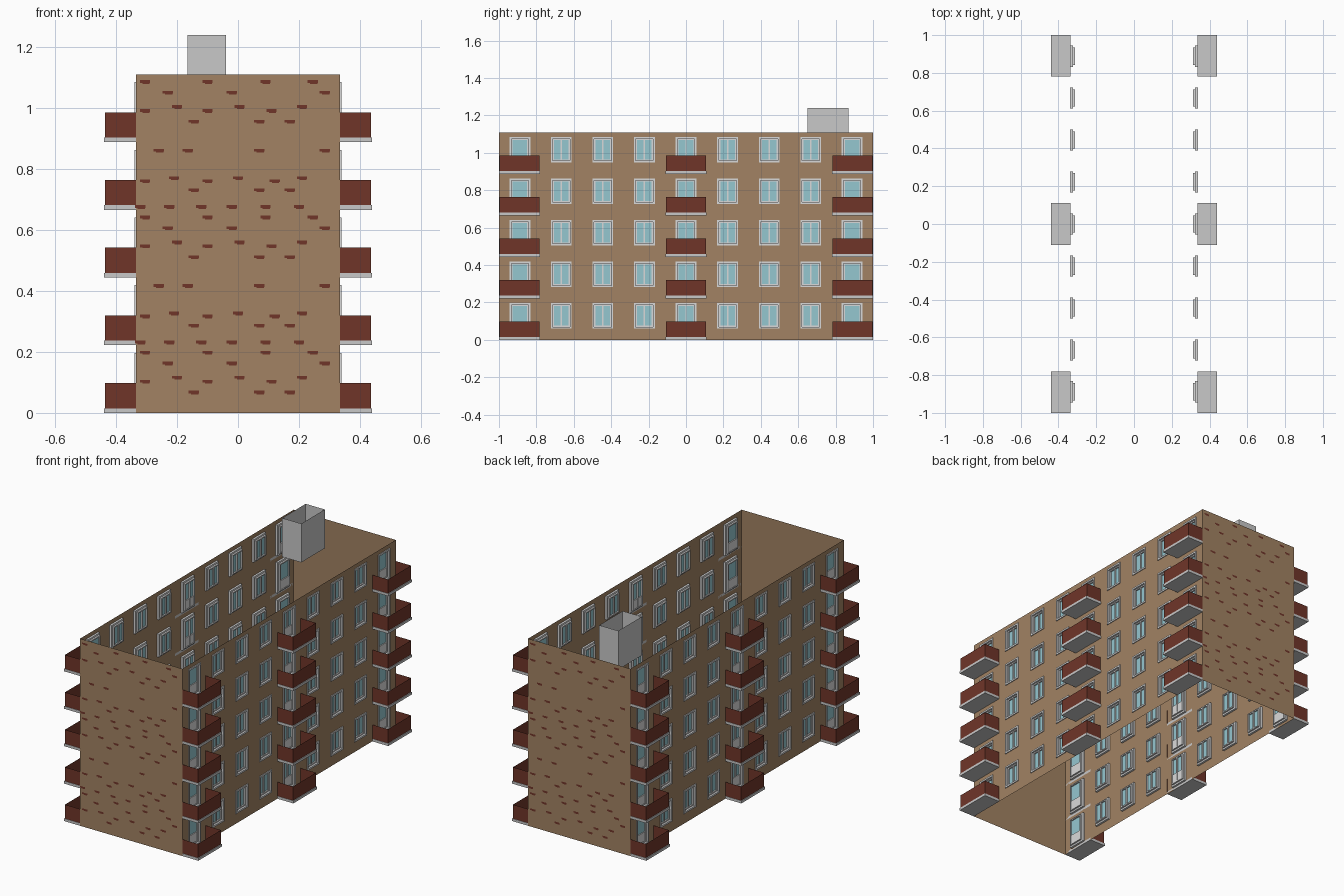
import bpy, bmesh

if "Cube" in bpy.data.objects:
    bpy.data.objects.remove(bpy.data.objects["Cube"])

W, L, H = 0.335, 1.0, 1.11          # half width, half length, height
STOREY, FLOORS = 0.222, 5
BAYS = [-0.888, -0.667, -0.445, -0.223, 0.0, 0.223, 0.445, 0.667, 0.888]
DOORS = (0, 4, 8)                   # bays with a balcony
HW, SILL, HEAD, DOOR = 0.056, 0.06, 0.197, 0.015


def mat(name, rgb):
    m = bpy.data.materials.new(name)
    m.diffuse_color = (*rgb, 1)
    m.use_nodes = True
    m.node_tree.nodes["Principled BSDF"].inputs["Base Color"].default_value = m.diffuse_color
    return m


TAN = mat("tan wall", (0.36, 0.225, 0.125))
RED = mat("brick red", (0.16, 0.036, 0.022))
GREY = mat("concrete grey", (0.58, 0.58, 0.58))
WHITE = mat("frame white", (0.70, 0.70, 0.70))
GLASS = mat("glass blue", (0.30, 0.57, 0.63))


def quad(bm, *pts):
    bm.faces.new([bm.verts.new(p) for p in pts])


def box(bm, x, y, z):
    """Box between the given (low, high) ranges."""
    v = [bm.verts.new((a, b, c)) for a in x for b in y for c in z]
    for f in ((0, 1, 3, 2), (4, 6, 7, 5), (0, 4, 5, 1),
              (2, 3, 7, 6), (0, 2, 6, 4), (1, 5, 7, 3)):
        bm.faces.new([v[i] for i in f])


def ring(bm, x, y, z, t):
    """Rectangular frame of bar width t in the y-z plane."""
    box(bm, x, (y[0], y[0] + t), z)
    box(bm, x, (y[1] - t, y[1]), z)
    box(bm, x, (y[0] + t, y[1] - t), (z[0], z[0] + t))
    box(bm, x, (y[0] + t, y[1] - t), (z[1] - t, z[1]))


def finish(bm, name, material, mirror=False, solid=True):
    if mirror:                      # copy the +x facade to -x
        geo = bmesh.ops.duplicate(bm, geom=bm.verts[:] + bm.edges[:] + bm.faces[:])["geom"]
        for v in geo:
            if isinstance(v, bmesh.types.BMVert):
                v.co.x = -v.co.x
        bmesh.ops.reverse_faces(bm, faces=[f for f in geo if isinstance(f, bmesh.types.BMFace)])
    if solid:
        bmesh.ops.recalc_face_normals(bm, faces=bm.faces[:])
    me = bpy.data.meshes.new(name)
    bm.to_mesh(me)
    bm.free()
    me.materials.append(material)
    ob = bpy.data.objects.new(name, me)
    bpy.context.collection.objects.link(ob)


# Long facades: thin sheet with window and door openings
bm = bmesh.new()
edge = -L
for i, y in enumerate(BAYS):
    a, b = y - HW, y + HW
    quad(bm, (W, edge, 0), (W, a, 0), (W, a, H), (W, edge, H))
    low = 0
    for k in range(FLOORS):
        z0 = k * STOREY
        sill = z0 + (DOOR if i in DOORS else SILL)
        quad(bm, (W, a, low), (W, b, low), (W, b, sill), (W, a, sill))
        low = z0 + HEAD
    quad(bm, (W, a, low), (W, b, low), (W, b, H), (W, a, H))
    edge = b
quad(bm, (W, edge, 0), (W, L, 0), (W, L, H), (W, edge, H))
finish(bm, "long_walls", TAN, mirror=True, solid=False)

# Plain end walls
bm = bmesh.new()
quad(bm, (-W, -L, 0), (W, -L, 0), (W, -L, H), (-W, -L, H))
quad(bm, (W, L, 0), (-W, L, 0), (-W, L, H), (W, L, H))
finish(bm, "end_walls", TAN, solid=False)

# Windows, balcony doors and balconies
frames, glass, slabs, rails = (bmesh.new() for _ in range(4))
for i, y in enumerate(BAYS):
    door = i in DOORS
    for k in range(FLOORS):
        z0 = k * STOREY
        lo, hi = z0 + (DOOR if door else SILL), z0 + HEAD
        ring(frames, (W - 0.012, W + 0.005), (y - HW, y + HW), (lo, hi), 0.010)
        a, b = y - HW + 0.010, y + HW - 0.010
        ring(frames, (W - 0.022, W - 0.006), (a, b), (lo + 0.010, hi - 0.010), 0.007)
        if i not in (0, 8):         # central mullion
            box(frames, (W - 0.022, W - 0.008), (y - 0.004, y + 0.004), (lo + 0.017, hi - 0.017))
        g = lo + 0.012
        if door:                    # solid lower door panel
            g = z0 + 0.085
            box(frames, (W - 0.020, W - 0.009), (a, b), (lo + 0.010, g))
        x = W - 0.014
        quad(glass, (x, a, g), (x, b, g), (x, b, hi - 0.012), (x, a, hi - 0.012))
        if door:
            c = max(-0.89, min(0.89, y))
            c = -0.89 if i == 0 else 0.89 if i == 8 else 0.0
            p, q, X = c - 0.11, c + 0.11, 0.44
            box(slabs, (W, X), (p, q), (z0, z0 + 0.015))
            # three thin parapet panels
            p, q, X = p + 0.002, q - 0.002, X - 0.004
            t, s = z0 + 0.098, z0 + 0.013
            path = [(W - 0.001, p), (X, p), (X, q), (W - 0.001, q)]
            for (x1, y1), (x2, y2) in zip(path, path[1:]):
                quad(rails, (x1, y1, s), (x2, y2, s), (x2, y2, t), (x1, y1, t))
finish(frames, "window_frames", WHITE, mirror=True)
finish(glass, "window_glass", GLASS, mirror=True, solid=False)
finish(slabs, "balcony_slabs", GREY, mirror=True)
finish(rails, "balcony_parapets", RED, mirror=True, solid=False)

# Open roof shaft
bm = bmesh.new()
path = [(-0.165, 0.65), (-0.04, 0.65), (-0.04, 0.87), (-0.165, 0.87)]
for (x1, y1), (x2, y2) in zip(path, path[1:] + path[:1]):
    quad(bm, (x1, y1, 1.01), (x2, y2, 1.01), (x2, y2, 1.24), (x1, y1, 1.24))
finish(bm, "roof_shaft", GREY, solid=False)

# Scattered dark bricks on the end walls, repeating every two storeys
ROWS = {1.085: (-0.305, -0.10, 0.09, 0.245), 1.05: (-0.23, -0.02, 0.285),
        1.003: (-0.2, 0.005, 0.21), 0.99: (-0.305, -0.1, 0.11),
        0.955: (-0.145, 0.07, 0.17), 0.86: (-0.26, -0.165, 0.07, 0.285),
        0.77: (-0.21, 0.0, 0.21), 0.76: (-0.305, -0.1, 0.12),
        0.73: (-0.145, 0.07, 0.17), 0.675: (-0.32, -0.225, -0.12, -0.02, 0.09, 0.2)}
bm = bmesh.new()
for z, xs in ROWS.items():
    for n in range(3):
        zz = z - n * 0.444
        if zz < 0.006:
            continue
        for x in xs:
            for dx, dz, h in ((0, 0, 0.017), (0.003, -0.003, 0.012)):
                a, b, c, d = x + dx - h, x + dx + h, zz + dz - 0.003, zz + dz + 0.006
                e = L + 0.0006 + dx * 0.05
                quad(bm, (a, -e, c), (b, -e, c), (b, -e, d), (a, -e, d))
                quad(bm, (-a, e, c), (-b, e, c), (-b, e, d), (-a, e, d))
finish(bm, "accent_bricks", RED, solid=False)
